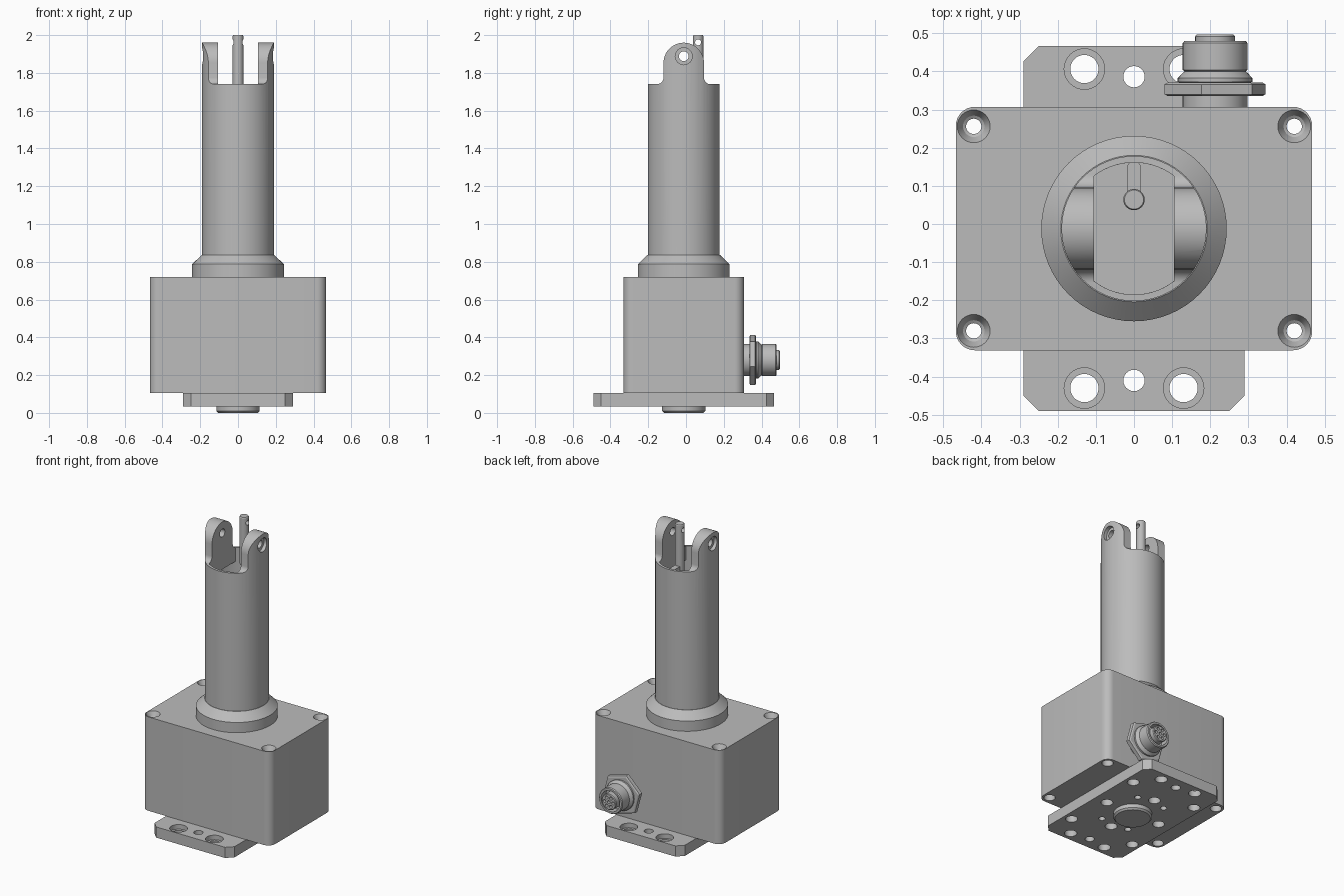
import bpy, bmesh, math
from mathutils import Matrix, Vector

if "Cube" in bpy.data.objects:
    bpy.data.objects.remove(bpy.data.objects["Cube"])

CY = -0.012          # y of the main vertical axis
AX_Y = Matrix.Rotation(-math.pi / 2, 4, 'X')
AX_X = Matrix.Rotation(math.pi / 2, 4, 'Y')

grey = bpy.data.materials.new("plain_grey")
grey.use_nodes = True
grey.diffuse_color = (0.5, 0.5, 0.5, 1)
grey.node_tree.nodes["Principled BSDF"].inputs["Base Color"].default_value = (0.5, 0.5, 0.5, 1)


def finish(name, bm, matrix):
    bmesh.ops.transform(bm, matrix=matrix, verts=bm.verts)
    bmesh.ops.recalc_face_normals(bm, faces=bm.faces)
    me = bpy.data.meshes.new(name)
    bm.to_mesh(me)
    bm.free()
    me.materials.append(grey)
    ob = bpy.data.objects.new(name, me)
    bpy.context.scene.collection.objects.link(ob)
    return ob


def lathe(name, profile, loc=(0, 0, 0), rot=Matrix(), seg=32, twist=0):
    """Solid of revolution about local z from (radius, height) rings."""
    bm = bmesh.new()
    rings = []
    for r, z in profile:
        rings.append([bm.verts.new((r * math.cos(a), r * math.sin(a), z))
                      for a in (math.tau * i / seg + twist for i in range(seg))])
    for a, b in zip(rings, rings[1:]):
        for i in range(seg):
            j = (i + 1) % seg
            bm.faces.new((a[i], a[j], b[j], b[i]))
    bm.faces.new(rings[0])
    bm.faces.new(rings[-1])
    return finish(name, bm, Matrix.Translation(loc) @ rot)


def prism(name, outline, low, high, axis='Z'):
    """Extrude an outline along z, or a (y, z) outline along x."""
    bm = bmesh.new()
    place = (lambda p, h: (p[0], p[1], h)) if axis == 'Z' else (lambda p, h: (h, p[0], p[1]))
    face = bm.faces.new([bm.verts.new(place(p, low)) for p in outline])
    out = bmesh.ops.extrude_face_region(bm, geom=[face])
    move = Vector(place((0, 0), high - low))
    bmesh.ops.translate(bm, vec=move, verts=[v for v in out["geom"] if isinstance(v, bmesh.types.BMVert)])
    return finish(name, bm, Matrix())


def cut(target, *cutters):
    for c in cutters:
        mod = target.modifiers.new("cut", 'BOOLEAN')
        mod.operation, mod.solver, mod.object = 'DIFFERENCE', 'EXACT', c
    dg = bpy.context.evaluated_depsgraph_get()
    me = bpy.data.meshes.new_from_object(target.evaluated_get(dg))
    target.modifiers.clear()
    target.data = me
    for c in cutters:
        bpy.data.objects.remove(c)


def arc(cx, cy, r, start, end, n):
    return [(cx + r * math.cos(math.radians(start + (end - start) * i / n)),
             cy + r * math.sin(math.radians(start + (end - start) * i / n))) for i in range(n + 1)]


def drill(x, y, r, low, high, loc_rot=Matrix()):
    return lathe("cutter", [(r, low), (r, high)], (x, y, 0), loc_rot, 24)


parts = []

# Mounting plate with chamfered corners and bolt holes
w, d, c = 0.29, 0.478, 0.04
quarter = [(w, d - c), (w - c, d)]
outline = quarter + [(-x, y) for x, y in reversed(quarter)]
outline += [(-x, -y) for x, y in outline]
plate = prism("mounting_plate", [(x, y + CY) for x, y in outline], 0.035, 0.105)
holes = []
for s in (-1, 1):
    holes.append(drill(0, CY + s * 0.398, 0.028, 0, 0.2))
    holes.append(drill(0, CY + s * 0.2, 0.036, 0, 0.09))
    holes.append(drill(s * 0.2, CY, 0.036, 0, 0.09))
    for t in (-1, 1):
        holes.append(lathe("cutter", [(0.037, 0), (0.037, 0.075), (0.053, 0.075), (0.053, 0.2)],
                           (t * 0.13, CY + s * 0.418, 0)))
        holes.append(drill(t * 0.235, CY + s * 0.285, 0.036, 0, 0.09))
        holes.append(drill(t * 0.1, CY + s * 0.165, 0.02, 0, 0.09))
cut(plate, *holes)
parts.append(plate)

# Round boss below the plate
parts.append(lathe("bottom_boss", [(0.105, 0), (0.115, 0.01), (0.115, 0.05)], (0, CY, 0), seg=48))

# Housing with rounded corners and countersunk screw holes
w, d, r = 0.467, 0.319, 0.05
outline = []
for sx, sy, a in ((1, 1, 0), (-1, 1, 90), (-1, -1, 180), (1, -1, 270)):
    outline += arc(sx * (w - r), CY + sy * (d - r), r, a, a + 90, 8)
housing = prism("housing", outline, 0.105, 0.72)
screws = [lathe("cutter", [(0.034, 0.05), (0.034, 0.15), (0.02, 0.15), (0.02, 0.685),
                           (0.028, 0.69), (0.043, 0.72), (0.043, 0.8)],
                (sx * 0.42, CY + sy * 0.268, 0)) for sx in (-1, 1) for sy in (-1, 1)]
cut(housing, *screws)
parts.append(housing)

# Collar at the tube base
parts.append(lathe("tube_collar", [(0.243, 0.71), (0.243, 0.787), (0.192, 0.836), (0.1, 0.836)],
                   (0, CY, 0), seg=64))

# Tube with flat-sided mouth, cut down to leave two rounded lugs
tube = lathe("tube", [(0.19, 0.8), (0.19, 1.99)], (0, CY, 0), seg=64)
bore = lathe("cutter", [(0.173, 0.86), (0.173, 1.65)], (0, CY, 0), seg=64)
flat = math.acos(0.105 / 0.173) * 180 / math.pi
mouth = prism("cutter", arc(0, CY, 0.173, flat, 180 - flat, 20)
              + arc(0, CY, 0.173, 180 + flat, 360 - flat, 20), 1.6, 2.1)
lug, fil, rim, top = 0.107, 0.035, 1.74, 1.96
side = [(-0.4, rim)] + arc(-lug - fil, rim + fil, fil, 270, 360, 6)
shape = [(y + CY, z) for y, z in side]
shape += arc(CY, top - lug, lug, 180, 0, 24)
shape += [(CY - y, z) for y, z in reversed(side)] + [(0.4, 2.2), (-0.4, 2.2)]
around_lugs = prism("cutter", shape, -0.4, 0.4, 'X')
pin_hole = lathe("cutter", [(0.045, -0.3), (0.045, -0.165), (0.026, -0.165), (0.026, 0.165),
                            (0.045, 0.165), (0.045, 0.3)], (0, CY, 1.888), AX_X)
cut(tube, bore, mouth, around_lugs, pin_hole)
parts.append(tube)

# Release rod with cross hole, and the arm joining it to the tube wall
rod = lathe("release_rod", [(0.022, 1.68), (0.028, 1.69), (0.028, 1.995), (0.025, 2.0)], (0, 0.064, 0))
cut(rod, lathe("cutter", [(0.016, -0.1), (0.016, 0.1)], (0, 0.064, 1.962), AX_X, 20))
parts.append(rod)
parts.append(prism("rod_arm", [(-0.018, 0.064), (0.018, 0.064)] + arc(0, 0.148, 0.018, 0, 180, 8),
                   1.695, 1.73))

# Cable connector on the back: base, hex nut, threaded socket
spot = (0.2125, 0, 0.28)
socket = lathe("connector_socket",
               [(0.085, 0.29), (0.085, 0.37), (0.098, 0.372), (0.098, 0.382), (0.085, 0.396),
                (0.08, 0.4), (0.085, 0.404), (0.085, 0.474), (0.08, 0.48), (0.068, 0.48),
                (0.068, 0.43), (0.052, 0.43), (0.052, 0.492), (0.048, 0.497)], spot, AX_Y, 40)
pins = [(0, 0)] + arc(0, 0, 0.031, 0, 300, 5)
cut(socket, *[lathe("cutter", [(0.01, 0.46), (0.01, 0.55)],
                    (spot[0] + x, 0, spot[2] + z), AX_Y, 12) for x, z in pins])
parts.append(socket)
parts.append(lathe("connector_nut", [(0.128, 0.335), (0.137, 0.34), (0.137, 0.366), (0.128, 0.371)],
                   spot, AX_Y, 6, math.radians(15)))

# Smooth the round surfaces, keep edges sharp
bpy.ops.object.select_all(action='DESELECT')
for ob in parts:
    ob.select_set(True)
bpy.context.view_layer.objects.active = parts[0]
bpy.ops.object.shade_smooth_by_angle(angle=math.radians(25))
